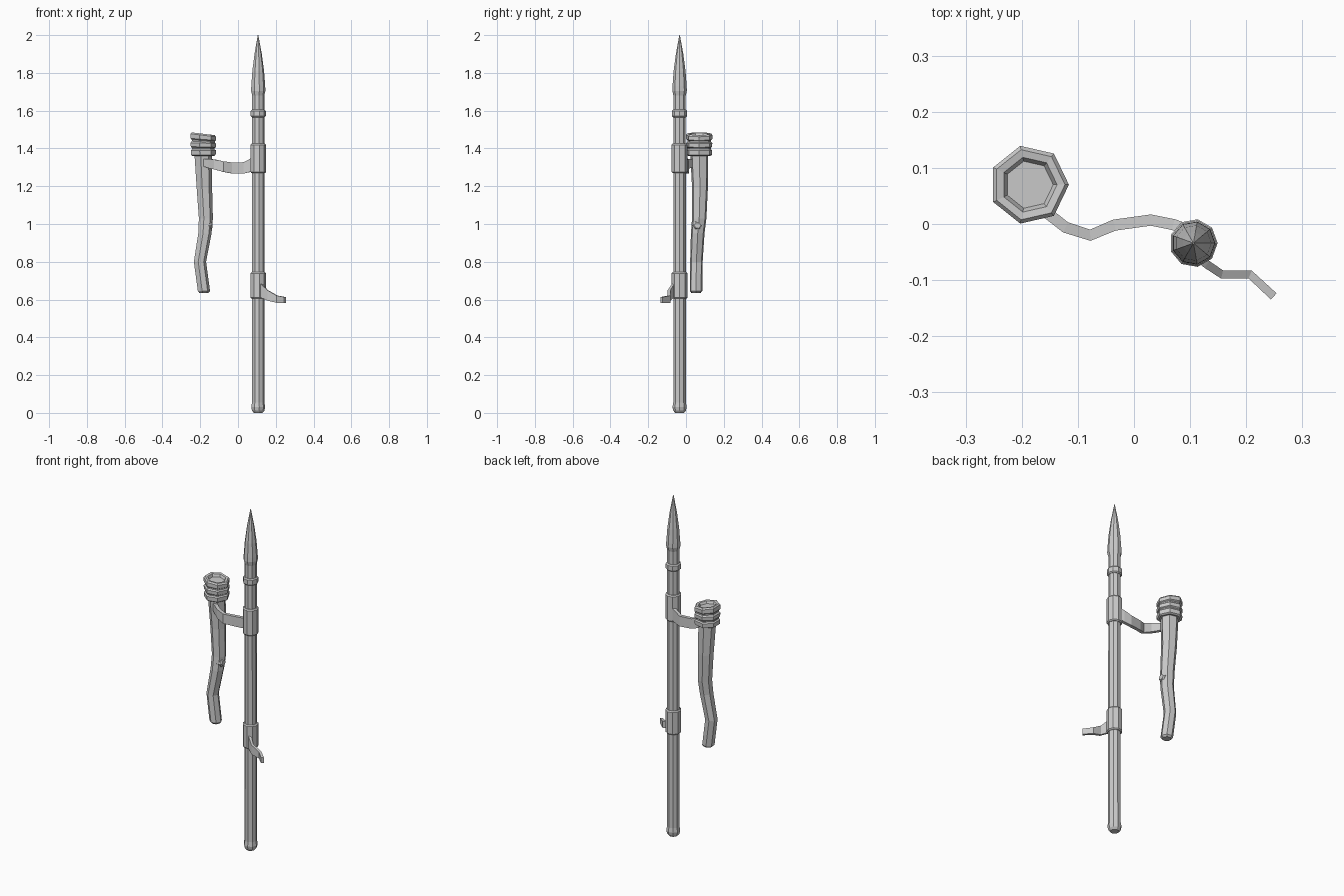
import bpy
from math import sin, cos, tau
from mathutils import Vector


def make(name, verts, faces):
    mesh = bpy.data.meshes.new(name)
    mesh.from_pydata(verts, [], faces)
    mesh.update()
    obj = bpy.data.objects.new(name, mesh)
    bpy.context.collection.objects.link(obj)
    return obj


def loft(name, rings):
    """Skin a list of equal-sized vertex rings and cap both ends."""
    n = len(rings[0])
    verts = [p for ring in rings for p in ring]
    faces = [(i * n + j, i * n + (j + 1) % n, (i + 1) * n + (j + 1) % n, (i + 1) * n + j)
             for i in range(len(rings) - 1) for j in range(n)]
    last = (len(rings) - 1) * n
    faces += [tuple(reversed(range(n))), tuple(range(last, last + n))]
    return make(name, verts, faces)


def ring(x, y, z, r, n, slope=0.0):
    return [(x + r * cos(tau * k / n), y + r * sin(tau * k / n),
             z - slope * r * cos(tau * k / n)) for k in range(n)]


def spear_part(name, profile):
    return loft(name, [ring(0.106, -0.034, z, r, 9) for z, r in profile])


def strap(name, path, thick):
    """Ribbon with a rectangular section; path rows are x, y, z, height."""
    pts = [Vector(p[:2]) for p in path]
    rings = []
    for i, (x, y, z, h) in enumerate(path):
        d = (pts[min(i + 1, len(pts) - 1)] - pts[max(i - 1, 0)]).normalized()
        nx, ny = -d.y * thick / 2, d.x * thick / 2
        rings.append([(x + s * nx, y + s * ny, z + t * h / 2)
                      for s, t in ((-1, -1), (1, -1), (1, 1), (-1, 1))])
    return loft(name, rings)


# Spear pole with rounded butt
spear_part("spear_pole", [(0, 0.024), (0.012, 0.034), (0.03, 0.038), (0.055, 0.034),
                          (1.70, 0.033)])
# Pointed head
spear_part("spear_head", [(1.68, 0.033), (1.705, 0.039), (1.73, 0.038), (1.81, 0.032),
                          (1.90, 0.020), (1.96, 0.009), (2.0, 0.0015)])
# Ring and two collars around the pole
for name, lo, hi, r in (("neck_ring", 1.565, 1.605, 0.041),
                        ("upper_collar", 1.27, 1.425, 0.043),
                        ("lower_collar", 0.605, 0.745, 0.043)):
    spear_part(name, [(lo, r - 0.006), (lo + 0.006, r), (hi - 0.006, r), (hi, r - 0.006)])

# Bent wooden handle
loft("crooked_handle", [ring(x, y, z, r, 7) for x, y, z, r in (
    (-0.182, 0.053, 0.635, 0.025), (-0.182, 0.053, 0.645, 0.034),
    (-0.203, 0.055, 0.80, 0.034), (-0.177, 0.062, 0.95, 0.037),
    (-0.172, 0.070, 1.03, 0.039), (-0.180, 0.074, 1.19, 0.043),
    (-0.187, 0.070, 1.38, 0.049))])
# Cut-off twig on the handle
loft("handle_knot", [[(x, 0.061 + r * cos(tau * k / 6), 0.993 + 0.85 * r * sin(tau * k / 6))
                      for k in range(6)]
                     for x, r in ((-0.17, 0.029), (-0.142, 0.026), (-0.136, 0.018))])

# Wrapped cup on top of the handle: stacked bands and a shallow recess
cup = [(1.36, 0.060, 0), (1.366, 0.069, 0), (1.390, 0.070, 0), (1.396, 0.063, 0),
       (1.402, 0.063, 0), (1.408, 0.070, 0.03), (1.428, 0.071, 0.03),
       (1.435, 0.064, 0.06), (1.442, 0.064, 0.06), (1.448, 0.071, 0.08),
       (1.470, 0.071, 0.12), (1.478, 0.064, 0.12), (1.476, 0.050, 0.12),
       (1.462, 0.043, 0.10)]
loft("wrapped_cup", [ring(-0.187, 0.07, z, r, 7, s) for z, r, s in cup])

# Strap joining the upper collar to the handle
strap("upper_strap", [(0.10, -0.012, 1.325, 0.07), (0.07, -0.001, 1.312, 0.07),
                      (0.03, 0.007, 1.297, 0.06), (-0.035, -0.002, 1.297, 0.058),
                      (-0.078, -0.020, 1.304, 0.056), (-0.122, -0.006, 1.315, 0.052),
                      (-0.150, 0.016, 1.320, 0.048), (-0.177, 0.035, 1.325, 0.04)], 0.02)
# Loose strap end hanging from the lower collar
strap("lower_strap", [(0.110, -0.055, 0.655, 0.08), (0.130, -0.072, 0.643, 0.07),
                      (0.157, -0.090, 0.622, 0.055), (0.207, -0.090, 0.602, 0.038),
                      (0.249, -0.129, 0.597, 0.032)], 0.015)
